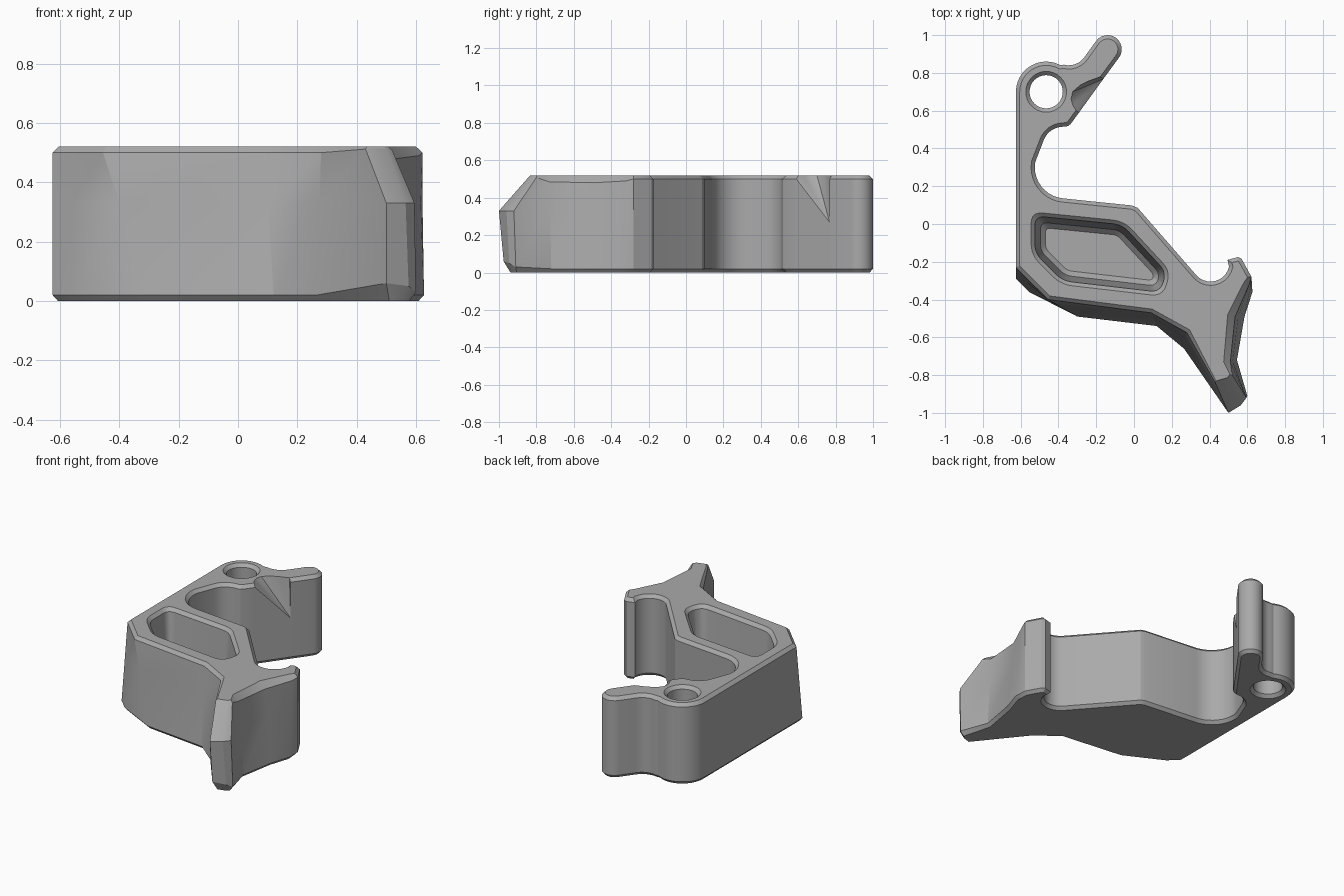
import bpy, bmesh, math
from mathutils import Vector
from mathutils.geometry import delaunay_2d_cdt

if "Cube" in bpy.data.objects:
    bpy.data.objects.remove(bpy.data.objects["Cube"])

grey = bpy.data.materials.new("mid grey")
grey.diffuse_color = (0.40, 0.40, 0.40, 1)
grey.use_nodes = True
grey.node_tree.nodes["Principled BSDF"].inputs["Base Color"].default_value = grey.diffuse_color
bm = bmesh.new()


def arc(cx, cy, r, a0, a1, n):
    """Points along an arc, angles in degrees."""
    angles = [math.radians(a0 + (a1 - a0) * i / n) for i in range(n + 1)]
    return [(cx + r * math.cos(a), cy + r * math.sin(a)) for a in angles]


def offset(points, dists):
    """Move a counter-clockwise outline inward by a distance per point."""
    out, n = [], len(points)
    for i in range(n):
        p, a, b = (Vector(points[k % n]) for k in (i, i - 1, i + 1))
        d0, d1 = (p - a).normalized(), (b - p).normalized()
        n0, n1 = Vector((-d0.y, d0.x)), Vector((-d1.y, d1.x))
        out.append(p + (n0 + n1) / max(1 + n0.dot(n1), 0.5) * dists[i])
    return out


def rounded(points, r, steps=5):
    """Outline with each corner replaced by a small curve."""
    out, n = [], len(points)
    for i in range(n):
        p, a, b = (Vector(points[k % n]) for k in (i, i - 1, i + 1))
        s, e = p + (a - p).normalized() * r, p + (b - p).normalized() * r
        for k in range(steps + 1):
            t = k / steps
            out.append(s * (1 - t) ** 2 + p * 2 * t * (1 - t) + e * t * t)
    return out


def ring(points, z):
    """Ring of vertices; z is one height or one height per point."""
    zs = z if isinstance(z, list) else [z] * len(points)
    return [bm.verts.new((p[0], p[1], h)) for p, h in zip(points, zs)]


def walls(rings, inward=False, skip=None):
    """Bands of faces between rings listed from bottom to top."""
    for level, (lo, hi) in enumerate(zip(rings, rings[1:])):
        for i in range(len(lo)):
            j = (i + 1) % len(lo)
            if skip and i == skip[0] and level >= skip[1]:
                continue
            quad = (lo[i], lo[j], hi[j], hi[i])
            bm.faces.new(quad[::-1] if inward else quad)


def inside(x, y, loop):
    """Even-odd test of a point against a loop of vertices."""
    hit = False
    for a, b in zip(loop, loop[1:] + loop[:1]):
        (ax, ay, _), (bx, by, _) = a.co, b.co
        if (ay > y) != (by > y) and x < ax + (y - ay) * (bx - ax) / (by - ay):
            hit = not hit
    return hit


def cap(loops, up):
    """Flat face bounded by the first loop, with the other loops as holes."""
    verts, edges = [], []
    for loop in loops:
        s, n = len(verts), len(loop)
        verts += loop
        edges += [(s + i, s + (i + 1) % n) for i in range(n)]
    z = verts[0].co.z
    res = delaunay_2d_cdt([v.co.to_2d() for v in verts], edges, [], 0, 1e-6)
    pts, tris, origin = res[0], res[2], res[3]
    made = [verts[o[0]] if o else bm.verts.new((p.x, p.y, z)) for p, o in zip(pts, origin)]
    for tri in tris:
        a, b, c = (made[k] for k in tri)
        m = (a.co + b.co + c.co) / 3
        if sum(inside(m.x, m.y, loop) for loop in loops) != 1:
            continue
        area = (b.co - a.co).cross(c.co - a.co).z
        if abs(area) > 1e-10:
            bm.faces.new((a, b, c) if (area > 0) == up else (a, c, b))


# Sloping front and pointed foot: outlines near the top, mid height and bottom
front_top = [(-.625, -.23), (-.57, -.285), (-.455, -.40), (.09, -.47), (.28, -.575),
             (.43, -.84), (.50, -.82), (.52, -.80), (.51, -.73), (.535, -.49), (.61, -.32)]
front_low = [(-.625, -.29), (-.555, -.36), (-.30, -.49), (.12, -.54), (.265, -.66),
             (.50, -.975), (.575, -.945), (.60, -.91), (.545, -.72), (.585, -.49), (.627, -.36)]
front_mid = [tuple(Vector(t).lerp(Vector(b), .35)) for t, b in zip(front_top, front_low)]
front_mid[5:8] = [(.50, -1.0), (.565, -.96), (.595, -.92)]

# Upright part of the outline: hook, long slope, bay, arm and eye
rest = [(.622, -.28), (.57, -.185), (.55, -.175), (.495, -.19)]
rest += arc(.405, -.205, .10, -12, -138, 10)
rest += [(.02, .085), (-.01, .098)]
rest += arc(-.36, .30, .165, -95, -190, 10)
rest += arc(-.375, .405, .11, 160, 100, 6)
rest += [(-.35, .518), (-.335, .53), (-.291, .59), (-.163, .767)]
cut = len(front_top) + len(rest) - 2          # wall segment opened by the arm relief
rest += arc(-.14, .925, .075, -35, 145, 12)
rest += arc(-.345, .94, .10, -35, -105, 6)
rest += arc(-.465, .70, .16, 62, 180, 12)

top, mid, low = front_top + rest, front_mid + rest, front_low + rest
n = len(top)
bevel = [.02] * n
bevel[5:11] = [.008, .008, .012, .035, .04, .03]
low_bevel, low_z, mid_z = [.018] * n, [.02] * n, [.33] * n
low_bevel[5:8], low_z[5:8] = [.03, .025, .02], [.06, .05, .03]
mid_z[cut + 1] = .27

# Outer walls with both chamfers
base, r_low, r_mid = ring(offset(low, low_bevel), 0), ring(low, low_z), ring(mid, mid_z)
r_top, crown = ring(top, [.52 - b for b in bevel]), ring(offset(top, bevel), .52)
walls([base, r_low, r_mid, r_top, crown], skip=(cut, 2))

# Conical relief on the inner side of the arm, closing the opened segment
curve = ring([(-.325, .63), (-.333, .662), (-.325, .70), (-.285, .735), (-.24, .757)], .52)
apex = r_mid[cut + 1]
bm.faces.new((r_mid[cut], apex, r_top[cut]))
chain = [r_top[cut], crown[cut]] + curve + [crown[cut + 1], r_top[cut + 1]]
for a, b in zip(chain, chain[1:]):
    bm.faces.new((a, apex, b))
crown_loop = crown[:cut + 1] + curve + crown[cut + 1:]

# Eye hole with chamfered rims
eye = [ring(arc(-.465, .70, r, 0, 348.75, 31), z)
       for r, z in ((.108, 0), (.088, .02), (.088, .50), (.108, .52))]
walls(eye, inward=True)

# Closed pocket with rounded corners and a chamfered rim
corners = [(-.55, -.165), (-.39, -.325), (.155, -.388), (.20, -.25), (-.05, .02), (-.55, .07)]
pocket = []
for inset, z in ((.082, .12), (.055, .15), (.025, .50), (.005, .52)):
    pocket.append(ring(rounded(offset(corners, [inset] * 6), .065 - inset * .5), z))
walls(pocket, inward=True)
cap([pocket[0]], True)

# Top and bottom faces
cap([crown_loop, eye[3], pocket[3]], True)
cap([base, eye[0]], False)

# Finish: smooth curved walls with crisp edges
mesh = bpy.data.meshes.new("bracket_body")
bm.to_mesh(mesh)
bm.free()
mesh.materials.append(grey)
body = bpy.data.objects.new("bracket_body", mesh)
bpy.context.scene.collection.objects.link(body)
bpy.context.view_layer.objects.active = body
body.select_set(True)
bpy.ops.object.shade_smooth_by_angle(angle=math.radians(25))
